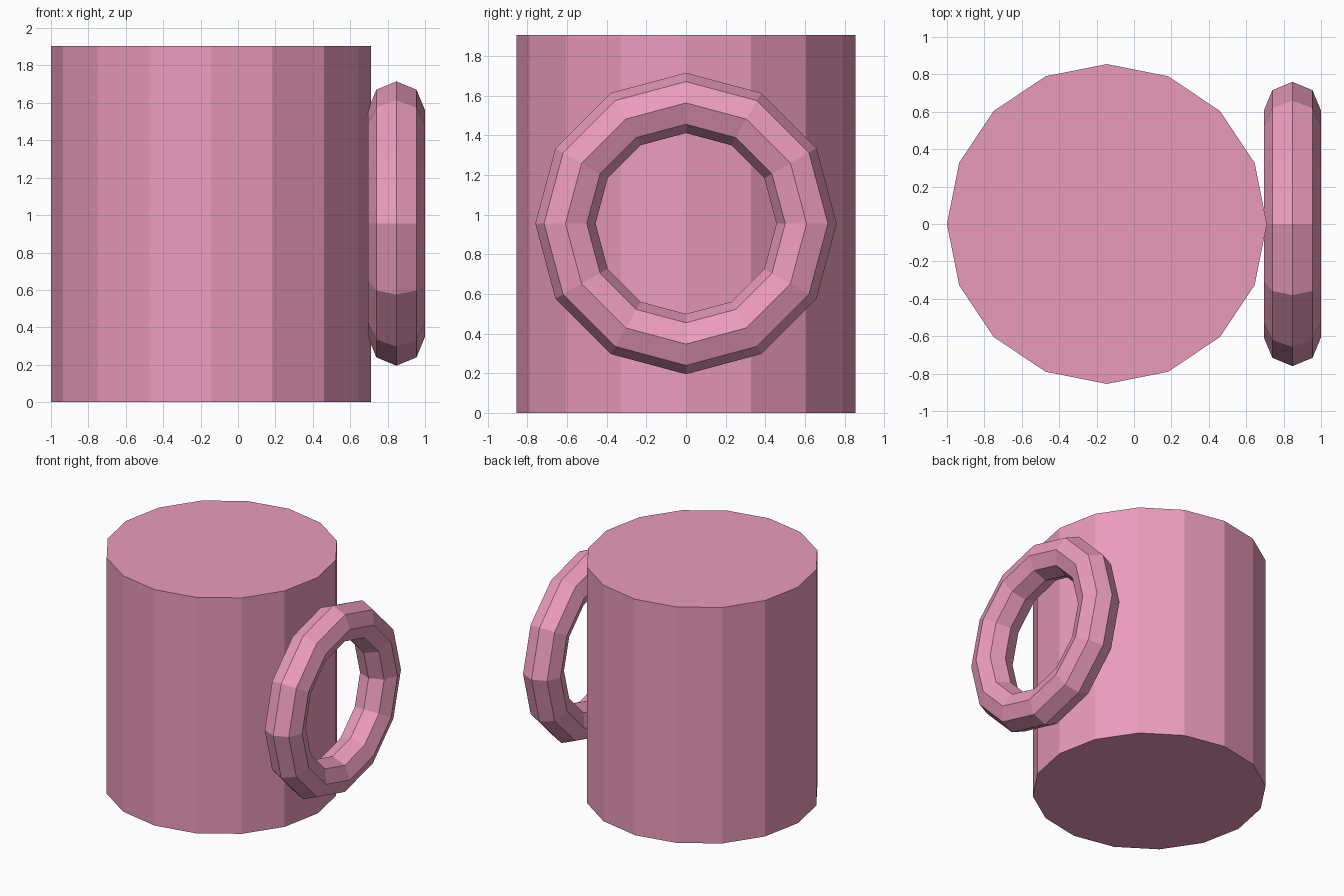
import bpy
from math import pi

if "Cube" in bpy.data.objects:
    bpy.data.objects.remove(bpy.data.objects["Cube"])

pink = bpy.data.materials.new("pink")
pink.diffuse_color = (0.83, 0.33, 0.5, 1)
pink.use_nodes = True
pink.node_tree.nodes["Principled BSDF"].inputs["Base Color"].default_value = pink.diffuse_color


def finish(name):
    ob = bpy.context.object
    ob.name = name
    ob.data.materials.append(pink)
    bpy.ops.object.transform_apply(location=False, rotation=True, scale=True)
    bpy.ops.object.shade_flat()


# Sixteen-sided solid mug body
HEIGHT = 1.905
bpy.ops.mesh.primitive_cylinder_add(vertices=16, radius=0.855, depth=HEIGHT,
                                    location=(-0.145, 0, HEIGHT / 2))
finish("mug_body")

# Ring handle facing +x, just touching the body
bpy.ops.mesh.primitive_torus_add(major_segments=12, minor_segments=8,
                                 major_radius=0.608, minor_radius=0.152,
                                 location=(0.847, 0, 0.955),
                                 rotation=(0, pi / 2, 0))
finish("ring_handle")
